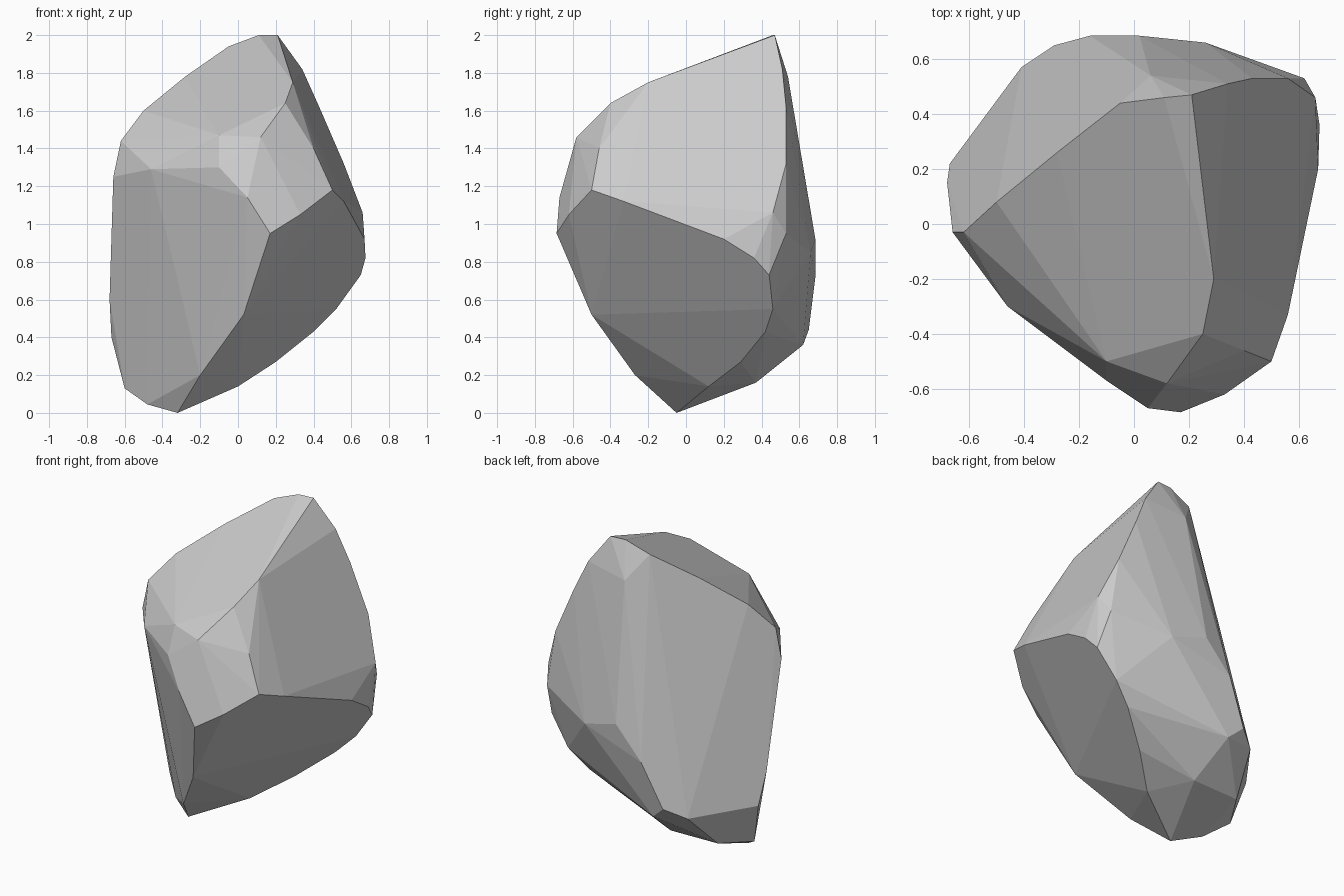
import bpy, bmesh

# Key corner points along the stone's main ridges; the stone is their convex hull
peak = [(0.11, 0.46, 2.0), (0.21, 0.47, 2.0), (-0.05, 0.44, 1.94)]
left_ridge = [(-0.28, 0.26, 1.78), (-0.50, 0.08, 1.60), (-0.62, -0.03, 1.44),
              (-0.66, -0.03, 1.25)]
front_shoulder = [(-0.46, -0.30, 1.29), (-0.10, -0.57, 1.30), (-0.10, -0.50, 1.47),
                  (0.05, -0.67, 1.14), (0.12, -0.58, 1.46), (0.25, -0.40, 1.64),
                  (0.29, -0.20, 1.75), (0.40, -0.46, 1.40)]
right_edge = [(0.17, -0.685, 0.95), (0.33, -0.62, 1.05), (0.50, -0.50, 1.18),
              (0.56, -0.33, 1.12), (0.67, 0.20, 0.92), (0.675, 0.36, 0.82),
              (0.65, 0.44, 0.73), (0.66, 0.46, 1.06), (0.62, 0.53, 0.95)]
back_right_edge = [(0.34, 0.51, 1.82), (0.43, 0.53, 1.62), (0.56, 0.53, 1.32)]
back = [(0.06, 0.54, 1.78), (0.08, 0.59, 1.45), (0.26, 0.66, 0.85),
        (0.02, 0.685, 0.92), (-0.16, 0.685, 0.72), (-0.29, 0.65, 0.44),
        (-0.20, 0.62, 0.36), (-0.41, 0.57, 0.38)]
left_edge = [(-0.68, 0.15, 0.60), (-0.67, 0.22, 0.40), (-0.60, 0.16, 0.13),
             (-0.48, 0.36, 0.16)]
base = [(-0.32, -0.05, 0.0), (-0.48, 0.05, 0.045), (-0.20, -0.27, 0.20),
        (0.03, -0.50, 0.52), (0.0, 0.12, 0.14), (0.20, 0.29, 0.27),
        (0.40, 0.42, 0.43), (0.52, 0.46, 0.55), (-0.15, 0.37, 0.16)]

bm = bmesh.new()
for group in (peak, left_ridge, front_shoulder, right_edge, back_right_edge,
              back, left_edge, base):
    for p in group:
        bm.verts.new(p)
res = bmesh.ops.convex_hull(bm, input=bm.verts)
bmesh.ops.delete(bm, geom=[v for v in bm.verts if not v.link_faces], context='VERTS')
# merge nearly coplanar triangles into broad facets
bmesh.ops.dissolve_limit(bm, angle_limit=0.05, verts=bm.verts, edges=bm.edges)
bmesh.ops.recalc_face_normals(bm, faces=bm.faces)

mesh = bpy.data.meshes.new("rock")
bm.to_mesh(mesh)
bm.free()
rock = bpy.data.objects.new("rock", mesh)
bpy.context.collection.objects.link(rock)
